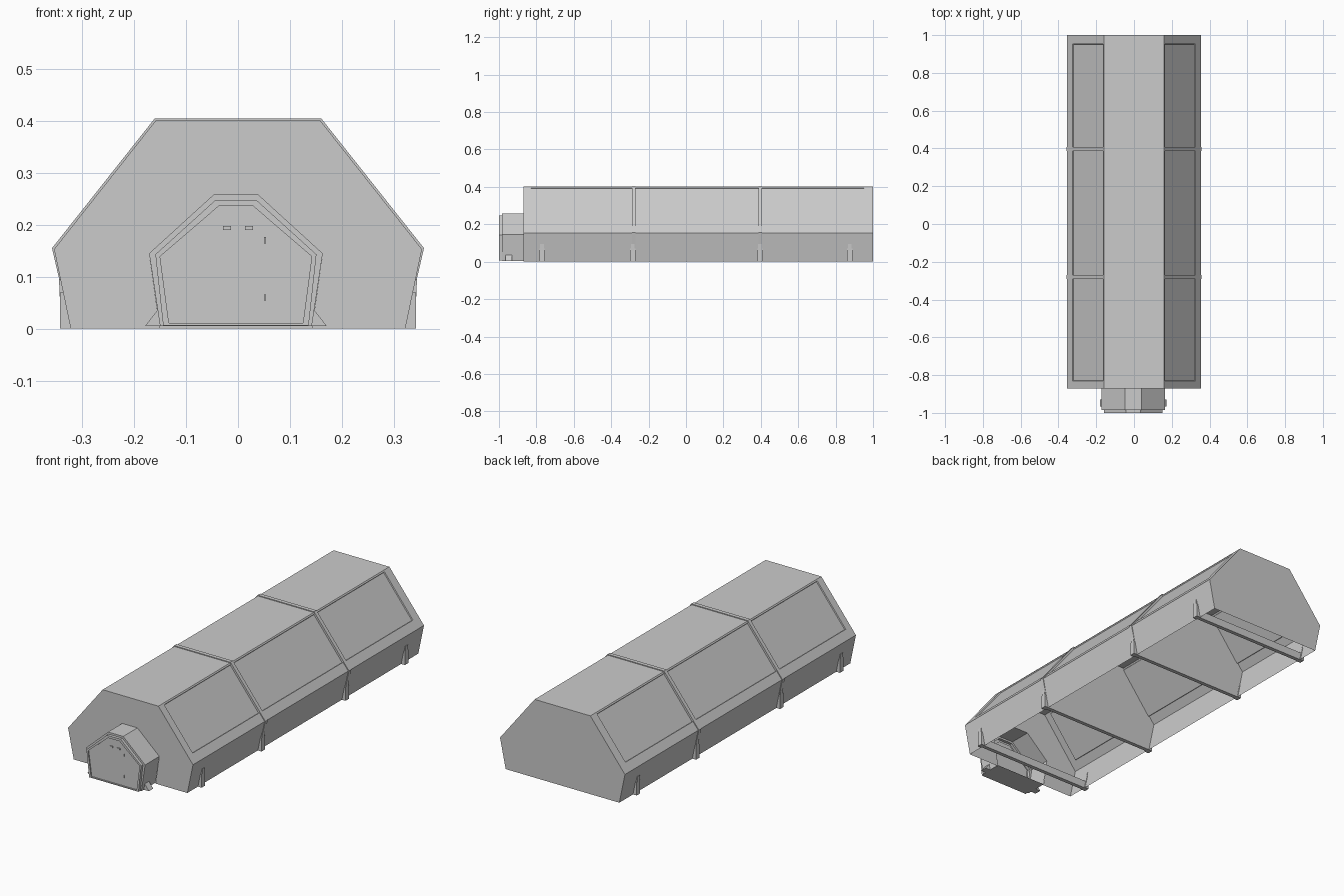
import bpy, bmesh
from mathutils import Vector

if "Cube" in bpy.data.objects:
    bpy.data.objects.remove(bpy.data.objects["Cube"])


def finish(bm, name):
    bmesh.ops.remove_doubles(bm, verts=bm.verts, dist=1e-5)
    bmesh.ops.recalc_face_normals(bm, faces=bm.faces)
    me = bpy.data.meshes.new(name)
    bm.to_mesh(me)
    bm.free()
    ob = bpy.data.objects.new(name, me)
    bpy.context.collection.objects.link(ob)
    return ob


def sym(half, cx=0.0):
    """Right-hand profile (bottom to top) mirrored into a full outline."""
    return [(cx + x, z) for x, z in half] + [(cx - x, z) for x, z in reversed(half)]


def loft(rings, closed=True, cap_start=True, cap_end=True):
    """Skin a list of (outline, y) sections."""
    bm = bmesh.new()
    loops = [[bm.verts.new((x, y, z)) for x, z in prof] for prof, y in rings]
    n = len(loops[0])
    for a, b in zip(loops, loops[1:]):
        for i in range(n if closed else n - 1):
            j = (i + 1) % n
            bm.faces.new((a[i], a[j], b[j], b[i]))
    if cap_start:
        bm.faces.new(loops[0])
    if cap_end:
        bm.faces.new(list(reversed(loops[-1])))
    return bm


def box(name, x, y, z):
    prof = [(x[0], z[0]), (x[1], z[0]), (x[1], z[1]), (x[0], z[1])]
    return finish(loft([(prof, y[0]), (prof, y[1])]), name)


FRONT, BACK = -0.87, 1.0
hall = sym([(0.322, 0), (0.354, 0.153), (0.158, 0.401)])
CX = -0.004
porch = sym([(0.146, 0.005), (0.167, 0.145), (0.043, 0.258)], CX)

# Hall shell, open underneath, with a recessed panel in each roof slope
bm = loft([(hall, FRONT), (hall, BACK)], closed=False, cap_start=False)
bm.normal_update()
slopes = [f for f in bm.faces if len(f.verts) == 4
          and abs(f.normal.x) > 0.5 and abs(f.normal.z) > 0.4]
for f in slopes:
    s = 1 if f.calc_center_median().x > 0 else -1
    low, high = Vector((s * 0.354, 0, 0.153)), Vector((s * 0.158, 0, 0.401))
    bmesh.ops.inset_individual(bm, faces=[f], thickness=0.02)
    mid = f.calc_center_median()
    for v in f.verts:
        p = low.lerp(high, 0.975 if v.co.z > mid.z else 0.15)
        p.y = 0.953 if v.co.y > mid.y else -0.83
        v.co = p
    bmesh.ops.inset_individual(bm, faces=[f], thickness=0.002)
    push = Vector((-s * 0.248, 0, -0.196)).normalized() * 0.006
    for v in f.verts:
        v.co += push
finish(bm, "hall_shell")

# Front wall with the doorway opening
bm = bmesh.new()
opening = [(x, 0 if z < 0.01 else z) for x, z in reversed(porch)]
bm.faces.new([bm.verts.new((x, FRONT, z)) for x, z in hall + opening])
finish(bm, "front_wall")

# Bulkhead ribs between the bays
rib = sym([(0.322, 0), (0.358, 0.155), (0.160, 0.405)])
for i, y in enumerate((-0.28, 0.397)):
    finish(loft([(rib, y - 0.01), (rib, y + 0.01)]), f"bulkhead_rib_{i}")

# Side feet with narrow clips above them
for i, y in enumerate((-0.77, -0.285, 0.395, 0.875)):
    for s, side in ((1, "right"), (-1, "left")):
        foot = [(s * x, z) for x, z in
                ((0.32, 0), (0.343, 0), (0.343, 0.07), (0.334, 0.07))]
        finish(loft([(foot, y - 0.014), (foot, y + 0.014)]), f"foot_{side}_{i}")
        clip = [(s * x, z) for x, z in
                ((0.332, 0.06), (0.343, 0.06), (0.3445, 0.095), (0.340, 0.095))]
        finish(loft([(clip, y - 0.01), (clip, y + 0.01)]), f"foot_clip_{side}_{i}")

# Cross beams tying the end feet together
for name, y in (("front_cross_beam", -0.77), ("rear_cross_beam", 0.875)):
    beam = sym([(0.322, 0), (0.330, 0.04)])
    finish(loft([(beam, y - 0.01), (beam, y + 0.01)]), name)

# Entrance porch, frame and door as one stepped loft, open into the hall
frame = sym([(0.140, 0.006), (0.155, 0.143), (0.039, 0.248)], CX)
door = sym([(0.129, 0.011), (0.146, 0.139), (0.033, 0.236)], CX)
finish(loft([(porch, FRONT), (porch, -0.985), (frame, -0.985), (frame, -1.0),
             (door, -1.0), (door, -0.994)], cap_start=False), "entrance_porch")

# Door windows and hinges
for i, x in enumerate((-0.021, 0.021)):
    box(f"door_window_{i}", (x - 0.008, x + 0.008), (-0.999, -0.99), (0.190, 0.198))
for i, z in enumerate((0.06, 0.17)):
    box(f"door_hinge_{i}", (0.050, 0.054), (-0.998, -0.99), (z - 0.006, z + 0.006))

# Triangular brackets beside the porch
for s, side in ((1, "right"), (-1, "left")):
    tri = [(CX + s * x, z) for x, z in ((0.145, 0.005), (0.175, 0.005), (0.150, 0.037))]
    finish(loft([(tri, -0.965), (tri, -0.93)]), f"porch_bracket_{side}")
